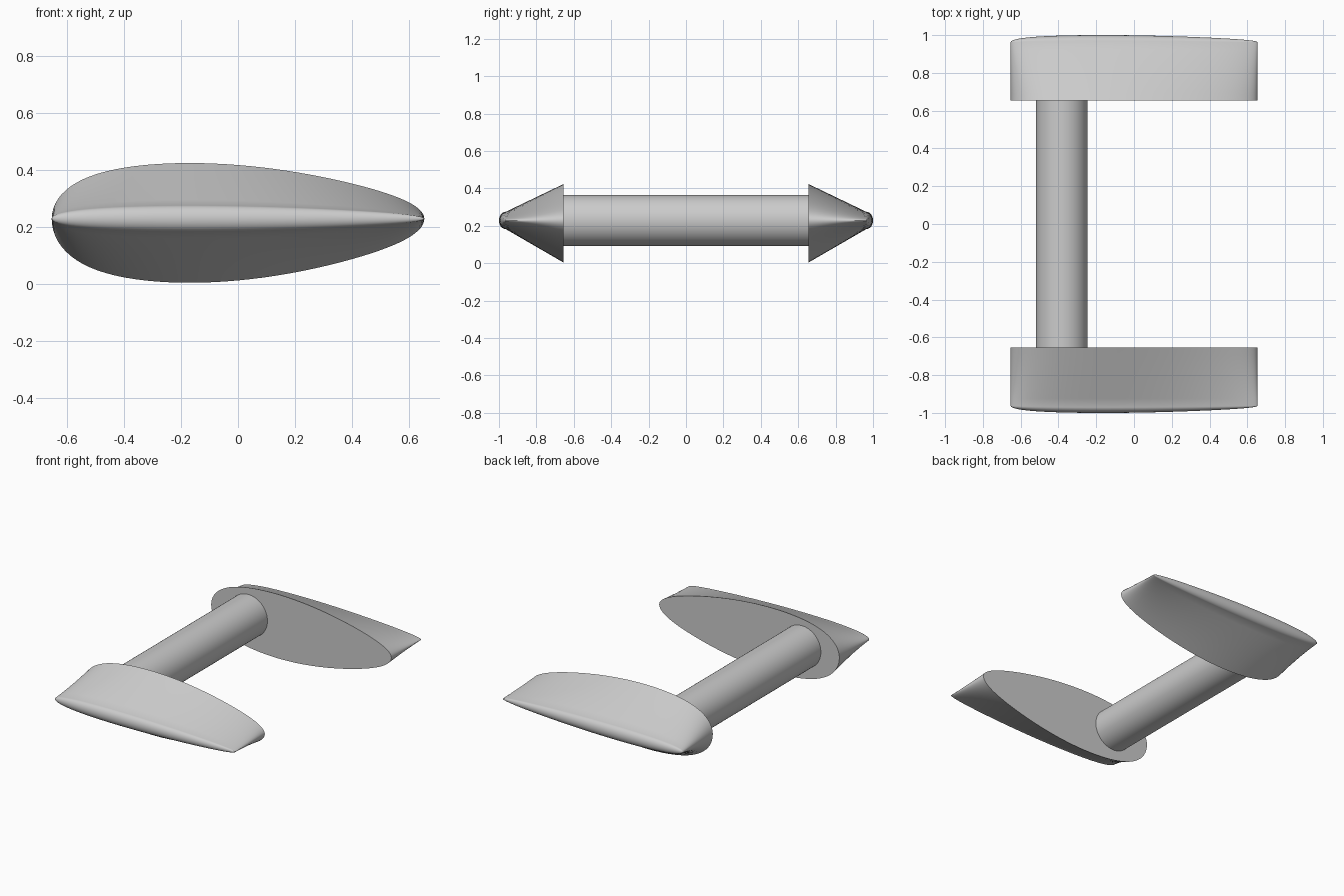
import bpy, bmesh
from math import sin, cos, pi, radians

cube = bpy.data.objects.get("Cube")
if cube:
    bpy.data.objects.remove(cube, do_unlink=True)

AXIS_Z = 0.228
SEGMENTS = 96

grey = bpy.data.materials.new("light grey")
grey.use_nodes = True
colour = (0.6, 0.6, 0.6, 1)
grey.diffuse_color = colour
grey.node_tree.nodes["Principled BSDF"].inputs["Base Color"].default_value = colour


def finish(obj):
    obj.data.materials.append(grey)
    bpy.ops.object.select_all(action="DESELECT")
    obj.select_set(True)
    bpy.context.view_layer.objects.active = obj
    bpy.ops.object.shade_smooth_by_angle(angle=radians(35))


def thickness(a):
    """Teardrop thickness, fuller towards -x."""
    c = cos(a)
    return abs(sin(a)) * (0.97 - 0.27 * c - 0.07 * c**3 + 0.1 * c**4)


def ring(bm, side, y, up, down, bulge=0):
    verts = []
    for i in range(SEGMENTS):
        a = 2 * pi * i / SEGMENTS
        t = thickness(a)
        z = up * t if i < SEGMENTS / 2 else -down * t
        verts.append(bm.verts.new((0.653 * cos(a), side * (y + bulge * t), AXIS_Z + z)))
    return verts


def end_pod(name, side):
    bm = bmesh.new()
    rings = []
    # Straight taper from the flat inner face to a thin lens
    for i in range(9):
        k = i / 8
        rings.append(ring(bm, side, 0.655 + 0.308 * k,
                          0.194 + (0.047 - 0.194) * k, 0.223 + (0.046 - 0.223) * k))
    # Rounded outer edge closing on the chord line
    for i in range(1, 9):
        a = i / 8 * pi / 2
        rings.append(ring(bm, side, 0.963, 0.047 * cos(a), 0.046 * cos(a), 0.037 * sin(a)))
    bm.faces.new(rings[0])
    for r, s in zip(rings, rings[1:]):
        for i in range(SEGMENTS):
            j = (i + 1) % SEGMENTS
            bm.faces.new((r[i], r[j], s[j], s[i]))
    bmesh.ops.remove_doubles(bm, verts=bm.verts, dist=0.0002)
    bmesh.ops.recalc_face_normals(bm, faces=bm.faces)
    mesh = bpy.data.meshes.new(name)
    bm.to_mesh(mesh)
    bm.free()
    obj = bpy.data.objects.new(name, mesh)
    bpy.context.collection.objects.link(obj)
    finish(obj)


end_pod("front_pod", -1)
end_pod("back_pod", 1)

# Round bar joining the pods
bpy.ops.mesh.primitive_cylinder_add(vertices=64, radius=0.137, depth=1.312,
                                    location=(-0.382, 0, AXIS_Z), rotation=(pi / 2, 0, 0))
bar = bpy.context.object
bar.name = "connecting_bar"
finish(bar)
